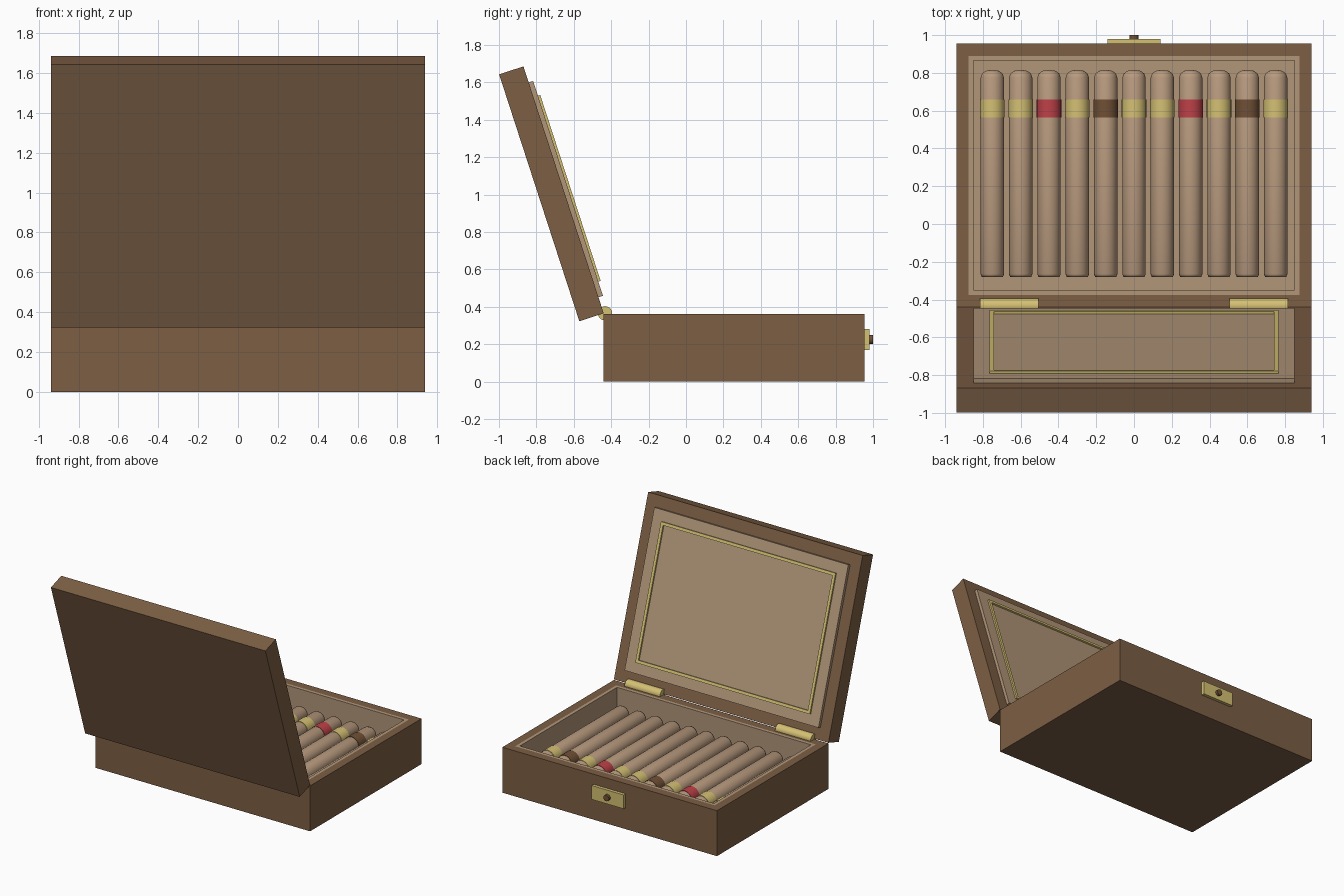
import bpy, bmesh, math
from mathutils import Matrix, Vector

if "Cube" in bpy.data.objects:
    bpy.data.objects.remove(bpy.data.objects["Cube"])


def material(name, rgb):
    """Flat material from 0-255 sRGB values."""
    m = bpy.data.materials.new(name)
    lin = [((c / 255 + 0.055) / 1.055) ** 2.4 for c in rgb]
    m.diffuse_color = (*lin, 1)
    m.use_nodes = True
    m.node_tree.nodes["Principled BSDF"].inputs["Base Color"].default_value = m.diffuse_color
    return m


WOOD = material("walnut wood", (124, 94, 68))
LINING = material("cedar lining", (178, 150, 121))
LEAF = material("tobacco leaf", (184, 154, 126))
GOLD = material("pale gold", (212, 192, 115))
RED = material("red band", (190, 65, 72))
BROWN = material("dark brown", (112, 80, 53))


def finish(name, bm, *mats, matrix=None):
    bmesh.ops.recalc_face_normals(bm, faces=bm.faces)
    me = bpy.data.meshes.new(name)
    bm.to_mesh(me)
    bm.free()
    for m in mats:
        me.materials.append(m)
    ob = bpy.data.objects.new(name, me)
    bpy.context.collection.objects.link(ob)
    if matrix:
        ob.matrix_world = matrix
    return ob


def block_mesh(lo, hi):
    bm = bmesh.new()
    lo, hi = Vector(lo), Vector(hi)
    size = hi - lo
    bmesh.ops.create_cube(bm, size=1, matrix=Matrix.Translation((lo + hi) / 2) @ Matrix.Diagonal((*size, 1)))
    return bm


def block(name, lo, hi, mat, matrix=None):
    return finish(name, block_mesh(lo, hi), mat, matrix=matrix)


def lathe(name, profile, mat, matrix, steps=24, angle=None):
    """Spin (height, radius) points around local z; angle=None shades everything smooth."""
    bm = bmesh.new()
    vs = [bm.verts.new((r, 0, h)) for h, r in profile]
    es = [bm.edges.new(p) for p in zip(vs, vs[1:])]
    bmesh.ops.spin(bm, geom=vs + es, axis=(0, 0, 1), cent=(0, 0, 0), angle=math.tau, steps=steps)
    bmesh.ops.remove_doubles(bm, verts=bm.verts, dist=0.0005)
    ob = finish(name, bm, mat, matrix=matrix)
    if angle is None:
        for p in ob.data.polygons:
            p.use_smooth = True
    else:
        bpy.ops.object.select_all(action='DESELECT')
        ob.select_set(True)
        bpy.context.view_layer.objects.active = ob
        bpy.ops.object.shade_smooth_by_angle(angle=math.radians(angle))
    return ob


# Box body: wooden rim, lined inner rim, then a lined well
bm = block_mesh((-0.94, -0.44, 0), (0.94, 0.955, 0.36))
top = max(bm.faces, key=lambda f: f.calc_center_median().z)
bmesh.ops.inset_region(bm, faces=[top], thickness=0.092)
top.material_index = 1
bmesh.ops.inset_region(bm, faces=[top], thickness=0.035)
well = bmesh.ops.extrude_face_region(bm, geom=[top])["geom"]
bmesh.ops.translate(bm, vec=(0, 0, -0.22), verts=[v for v in well if isinstance(v, bmesh.types.BMVert)])
if top.is_valid:
    bm.faces.remove(top)
for f in bm.faces:
    c = f.calc_center_median()
    if abs(c.x) < 0.83 and -0.31 < c.y < 0.84 and c.z > 0.1:
        f.material_index = 1
finish("box_body", bm, WOOD, LINING)

# Open lid, leaning back; local z runs up the lid and local y faces inside
LID = Matrix.Translation((0, -0.44, 0.365)) @ Matrix.Rotation(math.radians(18), 4, 'X')
block("lid", (-0.94, -0.137, 0), (0.94, 0, 1.388), WOOD, LID)
block("lid_lining", (-0.85, -0.01, 0.09), (0.85, 0.025, 1.298), LINING, LID)

# Gold trim frame on the lid lining
bm = block_mesh((-0.765, 0.02, 0.17), (0.765, 0.038, 1.215))
faces = [f for f in bm.faces if abs(f.normal.y) > 0.9]
for f in faces:
    bmesh.ops.inset_region(bm, faces=[f], thickness=0.032)
bmesh.ops.bridge_loops(bm, edges=[e for f in faces for e in f.edges])
bmesh.ops.delete(bm, geom=faces, context='FACES_ONLY')
finish("lid_trim", bm, GOLD, matrix=LID)

# Hinge barrels
ALONG_X = Matrix.Rotation(math.pi / 2, 4, 'Y')
for side, x in (("left", -0.66), ("right", 0.66)):
    lathe("hinge_" + side, [(-0.155, 0), (-0.155, 0.038), (0.155, 0.038), (0.155, 0)], GOLD,
          Matrix.Translation((x, -0.433, 0.365)) @ ALONG_X, angle=40)

# Latch plate and knob
block("latch_plate", (-0.14, 0.95, 0.17), (0.14, 0.98, 0.28), GOLD)
ALONG_Y = Matrix.Rotation(-math.pi / 2, 4, 'X')
lathe("latch_knob", [(0.97, 0), (0.97, 0.024), (1.0, 0.024), (1.0, 0)], BROWN,
      Matrix.Translation((0, 0, 0.225)) @ ALONG_Y, angle=40)

# Row of cigars with coloured paper bands
cigar = [(-0.28, 0), (-0.28, 0.056), (-0.265, 0.062), (0.775, 0.062),
         (0.797, 0.054), (0.811, 0.034), (0.816, 0)]
band = [(0.565, 0.06), (0.565, 0.065), (0.66, 0.065), (0.66, 0.06)]
colours = [GOLD, GOLD, RED, GOLD, BROWN, GOLD, GOLD, RED, GOLD, BROWN, GOLD]
for i, colour in enumerate(colours):
    place = Matrix.Translation((-0.75 + 0.15 * i, 0, 0.21)) @ ALONG_Y
    lathe(f"cigar_{i + 1}", cigar, LEAF, place)
    lathe(f"cigar_band_{i + 1}", band, colour, place, angle=40)
